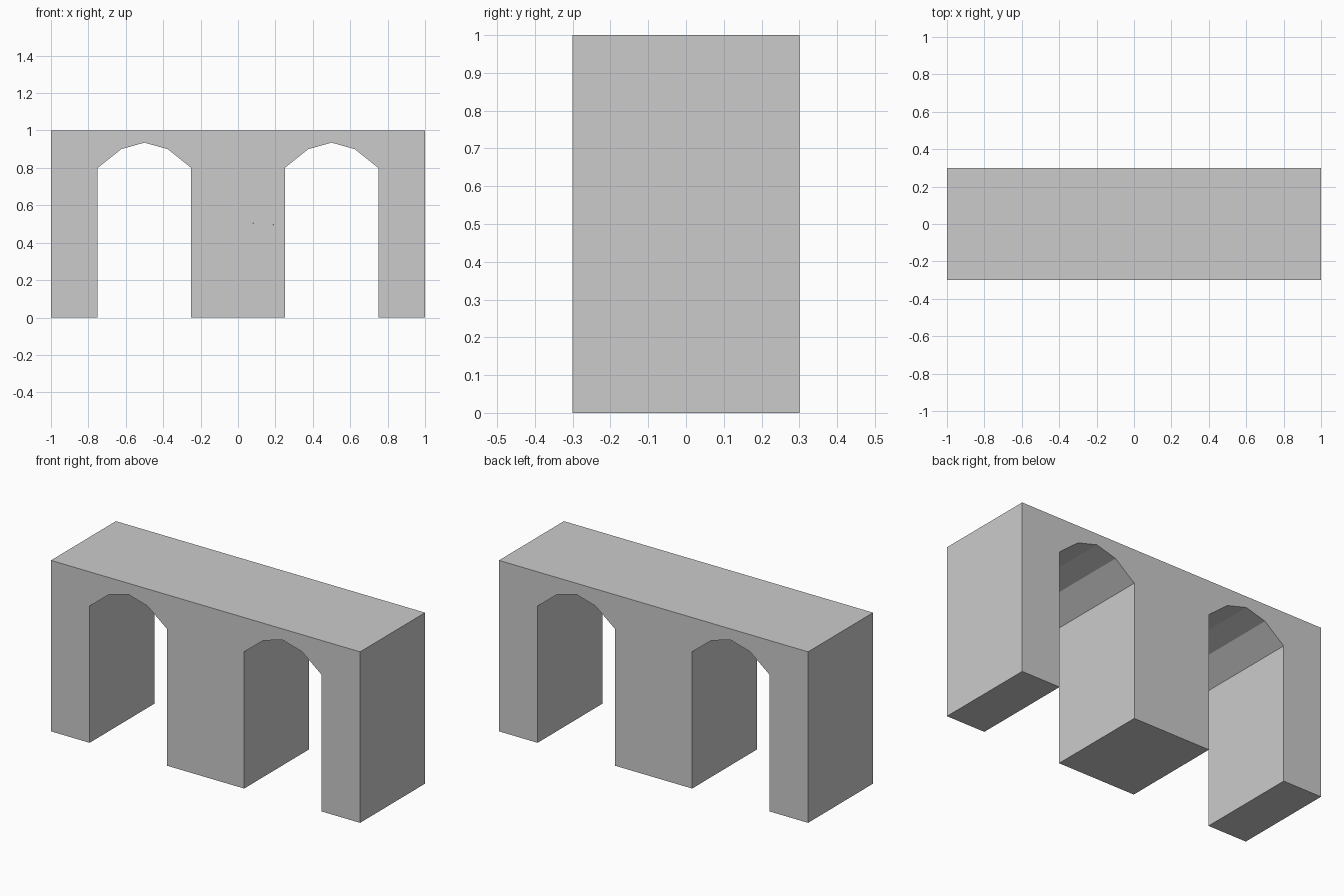
import bpy, bmesh
from mathutils import Vector

if "Cube" in bpy.data.objects:
    bpy.data.objects.remove(bpy.data.objects["Cube"])


def add_object(name, bm):
    mesh = bpy.data.meshes.new(name)
    bm.to_mesh(mesh)
    bm.free()
    obj = bpy.data.objects.new(name, mesh)
    bpy.context.scene.collection.objects.link(obj)
    return obj


# Whole bridge: half outline with one arch, mirrored and extruded along y
half = [(0.25, 0), (0.25, 0.80), (0.375, 0.90), (0.5, 0.935),
        (0.625, 0.90), (0.75, 0.80), (0.75, 0), (1, 0), (1, 1)]
outline = half + [(-x, z) for x, z in reversed(half)]
bm = bmesh.new()
front = bm.faces.new([bm.verts.new((x, -0.3, z)) for x, z in outline])
ext = bmesh.ops.extrude_face_region(bm, geom=[front], use_keep_orig=True)
moved = [v for v in ext["geom"] if isinstance(v, bmesh.types.BMVert)]
bmesh.ops.translate(bm, verts=moved, vec=(0, 0.6, 0))
bmesh.ops.recalc_face_normals(bm, faces=bm.faces)
bridge = add_object("bridge_cutter", bm)
bridge.hide_render = True

# Stone centres: finely cracked right end (y, z), deck (x, y), piers (x, y, z)
right_end = [(-0.2, 0.97), (-0.14, 0.76), (0.15, 0.88), (-0.04, 0.5),
             (-0.21, 0.46), (0.14, 0.5), (-0.2, 0.27), (-0.02, 0.31),
             (0.2, 0.16), (0.29, 0.32), (0.03, 0.11), (-0.17, 0.15),
             (-0.15, 0.05)]
deck = [(-0.93, 0.1), (-0.95, -0.2), (-0.65, 0.25), (-0.65, -0.1),
        (-0.32, 0.02), (-0.42, -0.2), (-0.1, 0.2), (-0.08, -0.1),
        (0.15, 0.15), (0.2, -0.15), (0.35, 0.1), (0.4, -0.2),
        (0.62, 0.24), (0.53, 0.0), (0.75, 0.0), (0.8, -0.25)]
piers = [(-0.88, 0, 0.78), (-0.88, 0, 0.38), (-0.88, 0.05, 0.05),
         (-0.12, -0.1, 0.62), (0.15, -0.1, 0.7), (0.12, -0.1, 0.3),
         (-0.13, -0.12, 0.24), (0, 0.22, 0.42),
         (0.8, -0.2, 0.67), (0.8, -0.1, 0.24), (0.8, 0.2, 0.5)]
centres = ([Vector((0.93, y, z)) for y, z in right_end]
           + [Vector((x, y, 0.95)) for x, y in deck]
           + [Vector(p) for p in piers])


def cell(centre):
    """Convex block of space nearest to one stone centre."""
    bm = bmesh.new()
    bmesh.ops.create_cube(bm, size=2)
    bmesh.ops.scale(bm, verts=bm.verts, vec=(1.2, 0.5, 0.7))
    bmesh.ops.translate(bm, verts=bm.verts, vec=(0, 0, 0.5))
    for other in centres:
        if other == centre:
            continue
        cut = bmesh.ops.bisect_plane(
            bm, geom=bm.verts[:] + bm.edges[:] + bm.faces[:], dist=1e-6,
            plane_co=(centre + other) / 2, plane_no=other - centre,
            clear_outer=True)
        edges = [e for e in cut["geom_cut"] if isinstance(e, bmesh.types.BMEdge)]
        if len(edges) > 2:
            bmesh.ops.contextual_create(bm, geom=edges)
    bmesh.ops.recalc_face_normals(bm, faces=bm.faces)
    return bm


# Tightly fitting stones: each cell trimmed to the bridge shape
for i, centre in enumerate(centres):
    stone = add_object(f"stone_{i + 1:02d}", cell(centre))
    trim = stone.modifiers.new("trim", 'BOOLEAN')
    trim.operation = 'INTERSECT'
    trim.solver = 'EXACT'
    trim.object = bridge
